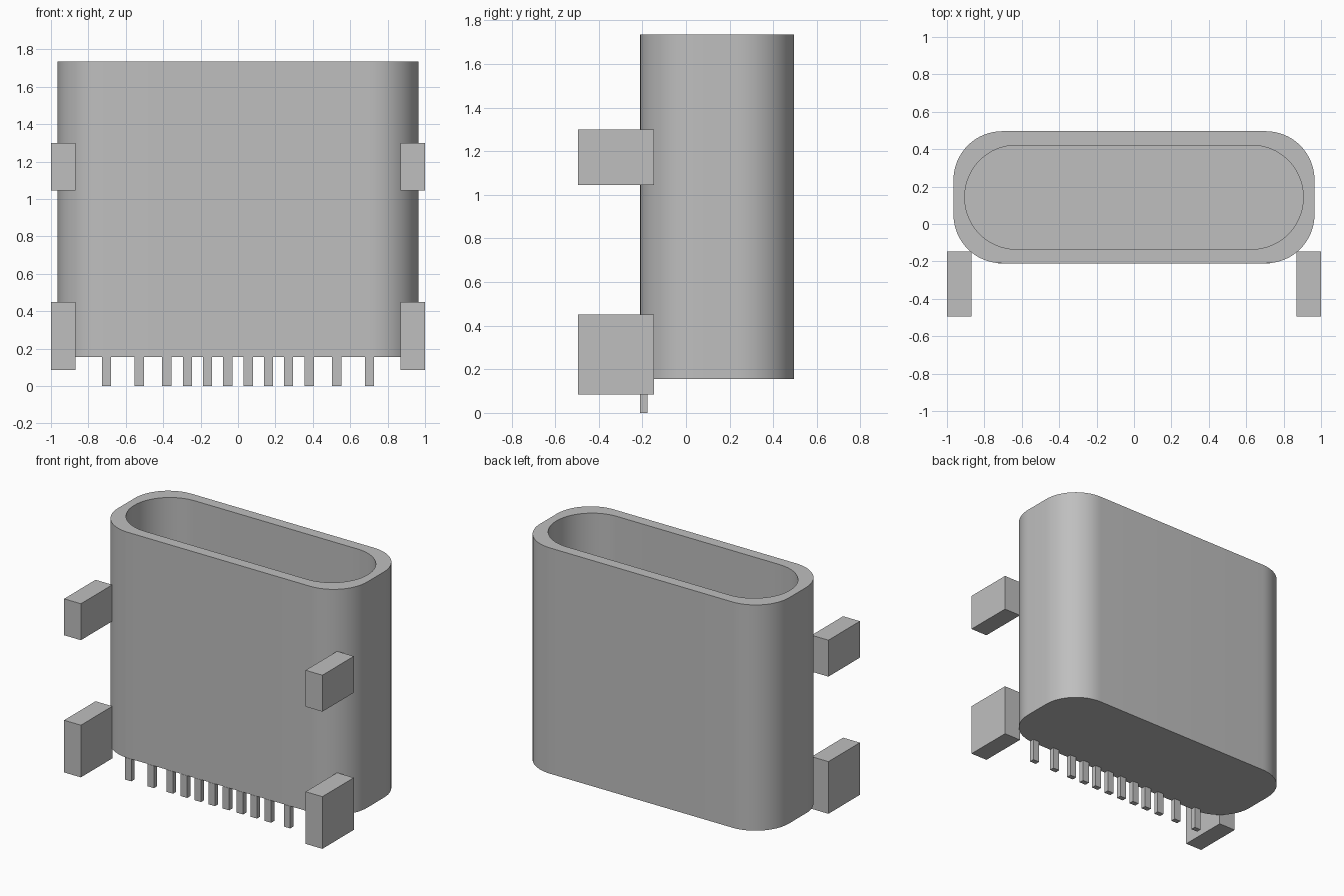
import bpy, bmesh, math

cube = bpy.data.objects.get("Cube")
if cube:
    bpy.data.objects.remove(cube, do_unlink=True)

# Single plain grey for the whole model
GREY = (0.52, 0.52, 0.52, 1)
grey = bpy.data.materials.new("metal_grey")
grey.use_nodes = True
grey.diffuse_color = GREY
grey.node_tree.nodes["Principled BSDF"].inputs["Base Color"].default_value = GREY


def add_object(name, bm):
    bmesh.ops.recalc_face_normals(bm, faces=bm.faces)
    mesh = bpy.data.meshes.new(name)
    bm.to_mesh(mesh)
    bm.free()
    mesh.materials.append(grey)
    obj = bpy.data.objects.new(name, mesh)
    bpy.context.collection.objects.link(obj)
    return obj


def add_box(name, low, high):
    bm = bmesh.new()
    bmesh.ops.create_cube(bm, size=1)
    for v in bm.verts:
        v.co = [a + (b - a) * (c + 0.5) for a, b, c in zip(low, high, v.co)]
    return add_object(name, bm)


def rounded_ring(bm, half_x, half_y, radius, z, centre_y=0.143, steps=16):
    """Closed loop of vertices around a rounded rectangle."""
    ring = []
    corners = [(1, 1), (-1, 1), (-1, -1), (1, -1)]
    for quarter, (sx, sy) in enumerate(corners):
        for i in range(steps + 1):
            a = (quarter + i / steps) * math.pi / 2
            ring.append(bm.verts.new((
                sx * (half_x - radius) + radius * math.cos(a),
                centre_y + sy * (half_y - radius) + radius * math.sin(a), z)))
    return ring


# Hollow shell: closed base, outer wall, flat rim, inner wall, cavity floor
BASE, TOP, FLOOR = 0.155, 1.735, 0.23
bm = bmesh.new()
rings = [rounded_ring(bm, 0.965, 0.353, 0.26, BASE),
         rounded_ring(bm, 0.965, 0.353, 0.26, TOP),
         rounded_ring(bm, 0.905, 0.278, 0.276, TOP),
         rounded_ring(bm, 0.905, 0.278, 0.276, FLOOR)]
for lower, upper in zip(rings, rings[1:]):
    for i in range(len(lower)):
        j = (i + 1) % len(lower)
        bm.faces.new((lower[i], lower[j], upper[j], upper[i]))
bm.faces.new(rings[0])
bm.faces.new(rings[-1])
shell = add_object("shell", bm)
bpy.context.view_layer.objects.active = shell
shell.select_set(True)
bpy.ops.object.shade_smooth_by_angle(angle=math.radians(30))
shell.select_set(False)

# Mounting tabs and contact pins, mirrored on both sides
for side, sign in (("left", 1), ("right", -1)):
    x0, x1 = sorted((sign * 0.87, sign * 1.0))
    for level, z0, z1 in (("lower", 0.085, 0.45), ("upper", 1.045, 1.30)):
        add_box(f"{level}_tab_{side}", (x0, -0.495, z0), (x1, -0.147, z1))
    for n, x in enumerate((0.055, 0.163, 0.27, 0.38, 0.528, 0.703), 1):
        add_box(f"pin_{side}_{n}", (sign * x - 0.025, -0.212, 0),
                (sign * x + 0.025, -0.177, BASE))
